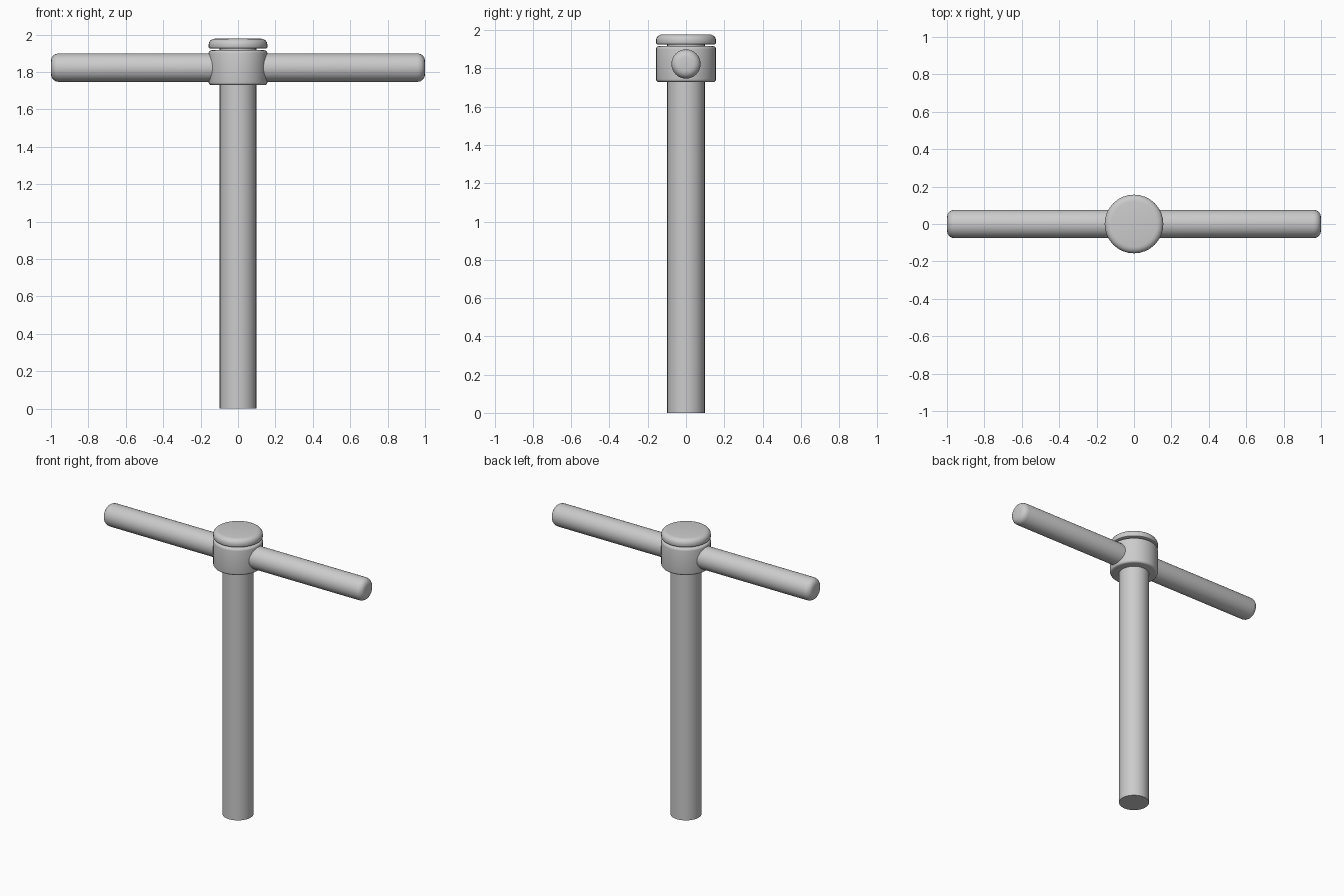
import bpy, bmesh, math
from mathutils import Matrix

if "Cube" in bpy.data.objects:
    bpy.data.objects.remove(bpy.data.objects["Cube"])

SIDES = 32


def lathe(name, profile, matrix=Matrix()):
    """Revolve (radius, height) points around z; zero radii become poles."""
    bm = bmesh.new()
    verts = [bm.verts.new((r, 0, z)) for r, z in profile]
    edges = [bm.edges.new(pair) for pair in zip(verts, verts[1:])]
    bmesh.ops.spin(bm, geom=verts + edges, cent=(0, 0, 0), axis=(0, 0, 1),
                   angle=math.tau, steps=SIDES, use_duplicate=False)
    bmesh.ops.remove_doubles(bm, verts=bm.verts, dist=1e-5)
    bmesh.ops.recalc_face_normals(bm, faces=bm.faces)
    bm.transform(matrix)
    mesh = bpy.data.meshes.new(name)
    bm.to_mesh(mesh)
    bm.free()
    obj = bpy.data.objects.new(name, mesh)
    bpy.context.collection.objects.link(obj)
    bpy.ops.object.select_all(action='DESELECT')
    obj.select_set(True)
    bpy.context.view_layer.objects.active = obj
    bpy.ops.object.shade_smooth_by_angle(angle=math.radians(40))
    return obj


def arc(r, z, radius, start, end, height=None, steps=4):
    """Rounded corner about centre (r, z), angles in degrees."""
    height = height or radius
    angles = [math.radians(start + (end - start) * i / steps) for i in range(steps + 1)]
    return [(r + radius * math.cos(a), z + height * math.sin(a)) for a in angles]


# Upright post, continuing through the collar as the neck below the cap
lathe("post", [(0, 0), (0.098, 0), (0.098, 1.94), (0, 1.94)])

# Collar holding the crossbar
lathe("collar", [(0, 1.729)] + arc(0.142, 1.744, 0.015, -90, 0)
      + arc(0.142, 1.901, 0.015, 0, 90) + [(0, 1.916)])

# Rounded cap on top
lathe("cap", [(0, 1.925)] + arc(0.149, 1.933, 0.008, -90, 0, steps=2)
      + arc(0.122, 1.948, 0.035, 0, 90, height=0.03) + [(0, 1.978)])

# Horizontal crossbar with rounded ends
turn = Matrix.Translation((0, 0, 1.823)) @ Matrix.Rotation(math.pi / 2, 4, 'Y')
lathe("crossbar", [(0, -1)] + arc(0.036, -0.96, 0.04, -90, 0)
      + arc(0.036, 0.96, 0.04, 0, 90) + [(0, 1)], turn)
